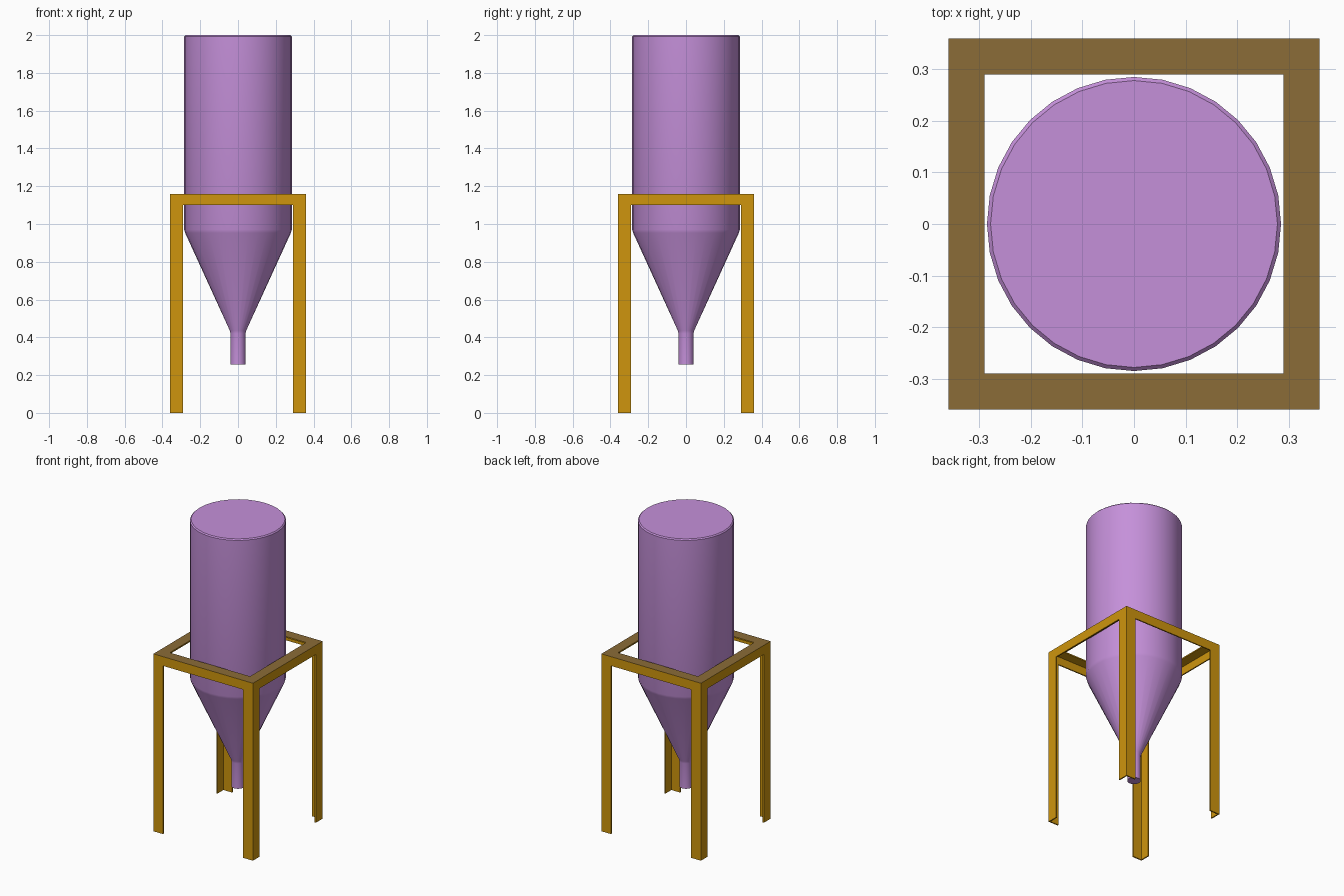
import bpy, bmesh, math

if "Cube" in bpy.data.objects:
    bpy.data.objects.remove(bpy.data.objects["Cube"])

def material(name, rgb):
    m = bpy.data.materials.new(name)
    m.diffuse_color = (*rgb, 1)
    m.use_nodes = True
    m.node_tree.nodes["Principled BSDF"].inputs["Base Color"].default_value = m.diffuse_color
    return m

purple = material("purple", (0.56, 0.28, 0.70))
ochre = material("ochre", (0.62, 0.30, 0.004))
brown = material("brown", (0.26, 0.15, 0.038))

def finish(name, bm, mats):
    bmesh.ops.recalc_face_normals(bm, faces=bm.faces)
    me = bpy.data.meshes.new(name)
    bm.to_mesh(me)
    bm.free()
    ob = bpy.data.objects.new(name, me)
    bpy.context.collection.objects.link(ob)
    for m in mats:
        me.materials.append(m)
    return ob

# Silo: revolved profile with tank, cone hopper and spout
SIDES = 32
profile = [(0.04, 0.255), (0.04, 0.42), (0.043, 0.435), (0.28, 0.953),
           (0.285, 0.97), (0.285, 1.993), (0.278, 2.0)]
bm = bmesh.new()
rings = [[bm.verts.new((r * math.cos(a), r * math.sin(a), z))
          for a in (2 * math.pi * i / SIDES for i in range(SIDES))]
         for r, z in profile]
for lo, hi in zip(rings, rings[1:]):
    for i in range(SIDES):
        j = (i + 1) % SIDES
        bm.faces.new((lo[i], lo[j], hi[j], hi[i]))
bm.faces.new(rings[0])
bm.faces.new(rings[-1])
silo = finish("silo", bm, [purple])
bpy.context.view_layer.objects.active = silo
silo.select_set(True)
bpy.ops.object.shade_smooth_by_angle(angle=math.radians(40))

# Frame dimensions: angle-iron outer edge, flange width, thickness
E, W, T = 0.36, 0.07, 0.008
RING_LOW, RING_TOP = 1.10, 1.16

# Ring: square angle-iron swept round, top flange plus outer skirt
bm = bmesh.new()
section = [(E, RING_LOW), (E, RING_TOP), (E - W, RING_TOP), (E - W, RING_TOP - T),
           (E - T, RING_TOP - T), (E - T, RING_LOW)]
corners = [[bm.verts.new((sx * d, sy * d, z)) for d, z in section]
           for sx, sy in ((1, 1), (-1, 1), (-1, -1), (1, -1))]
for c in range(4):
    a, b = corners[c], corners[(c + 1) % 4]
    for k in range(len(section)):
        n = (k + 1) % len(section)
        bm.faces.new((a[k], b[k], b[n], a[n]))
bmesh.ops.recalc_face_normals(bm, faces=bm.faces)
for f in bm.faces:
    f.material_index = int(f.normal.z > 0.9)
finish("support_ring", bm, [ochre, brown])

# Legs: L-section uprights opening inwards
for name, sx, sy in (("front_left", -1, -1), ("front_right", 1, -1),
                     ("back_left", -1, 1), ("back_right", 1, 1)):
    bm = bmesh.new()
    pts = [(E, E), (E - W, E), (E - W, E - T), (E - T, E - T), (E - T, E - W), (E, E - W)]
    base = bm.faces.new([bm.verts.new((sx * x, sy * y, 0)) for x, y in pts])
    top = bmesh.ops.extrude_face_region(bm, geom=[base])["geom"]
    bmesh.ops.translate(bm, vec=(0, 0, RING_LOW),
                        verts=[v for v in top if isinstance(v, bmesh.types.BMVert)])
    finish(name + "_leg", bm, [ochre])
